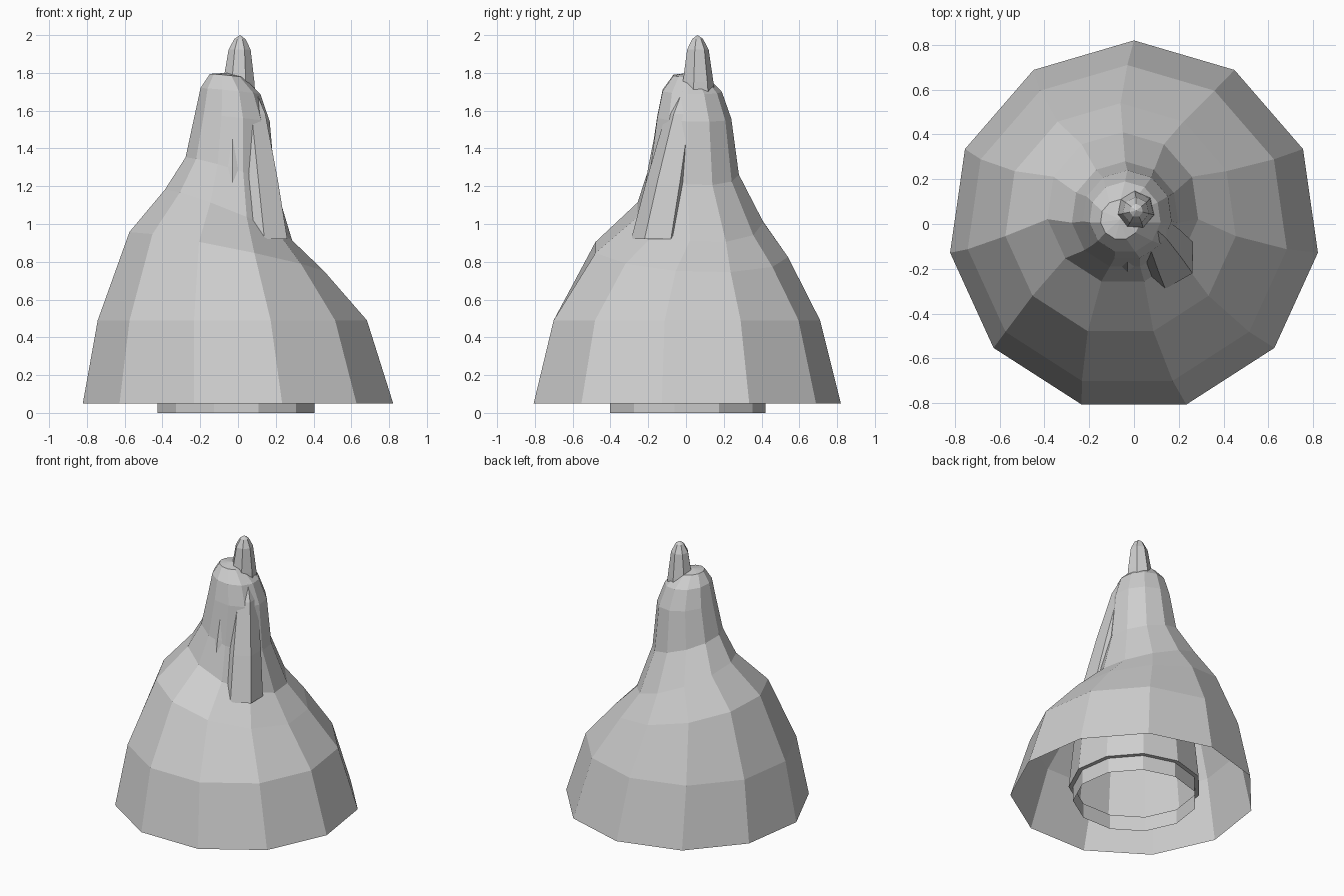
import bpy
import bmesh
from math import cos, sin, tau
from mathutils import Vector

old = bpy.data.objects.get("Cube")
if old:
    bpy.data.objects.remove(old, do_unlink=True)

# One plain grey for every part
grey = bpy.data.materials.new("light_grey")
grey.use_nodes = True
shade = 0.62
colour = (shade, shade, shade, 1)
grey.diffuse_color = colour
grey.node_tree.nodes["Principled BSDF"].inputs["Base Color"].default_value = colour


def loft(name, rings, sides, cap=True):
    """Skin a stack of rings, each given as centre, radius and sideways slope."""
    bm = bmesh.new()
    loops = []
    for centre, radius, slope in rings:
        loop = []
        for i in range(sides):
            angle = tau / 4 + tau * i / sides
            point = Vector(centre) + radius * Vector((cos(angle), sin(angle), 0))
            # The ring leans mostly sideways and slightly backwards
            point.z += slope * (point.x + point.y / 4)
            loop.append(bm.verts.new(point))
        loops.append(loop)
    for low, high in zip(loops, loops[1:]):
        for i in range(sides):
            following = (i + 1) % sides
            bm.faces.new((low[i], low[following], high[following], high[i]))
    if cap:
        top = loops[-1]
        peak = bm.verts.new(Vector(rings[-1][0]) + Vector((0, 0, 0.02)))
        for i in range(sides):
            bm.faces.new((top[i], top[(i + 1) % sides], peak))
    mesh = bpy.data.meshes.new(name)
    bm.to_mesh(mesh)
    bm.free()
    mesh.materials.append(grey)
    obj = bpy.data.objects.new(name, mesh)
    bpy.context.collection.objects.link(obj)


def horn(name, foot, head, radius, sides):
    """Leaning spike with a rounded taper from foot to head."""
    taper = ((0, 1), (0.4, 0.85), (0.85, 0.6), (1, 0.3))
    rings = []
    for along, width in taper:
        centre = Vector(foot).lerp(Vector(head), along)
        rings.append((centre, radius * width, 0))
    loft(name, rings, sides)


# Hollow flared skirt that sweeps up into a leaning column
loft("swirled_body", [
    ((0, -0.01, 0.05), 0.83, 0),
    ((-0.03, -0.01, 0.49), 0.72, 0),
    ((-0.06, 0.02, 0.84), 0.52, -0.2),
    ((-0.05, 0.07, 1.03), 0.34, -0.4),
    ((-0.04, 0.04, 1.27), 0.24, -0.3),
    ((-0.03, 0.04, 1.56), 0.2, -0.1),
    ((-0.04, 0.03, 1.7), 0.16, -0.1),
    ((-0.06, 0.02, 1.78), 0.09, -0.1),
], sides=11)

# Slim tip rising behind the rounded summit
horn("tip", foot=(0, 0.06, 1.6), head=(0.01, 0.06, 1.98), radius=0.1, sides=7)

# Folds overlapping the front and left of the column
horn("side_fold", foot=(0.14, -0.15, 0.92), head=(0.06, 0, 1.7), radius=0.14, sides=6)
horn("front_fold", foot=(-0.03, -0.1, 1), head=(-0.03, -0.03, 1.76), radius=0.15, sides=8)

# Open stepped collar below the skirt
tiers = ((0, 0.42), (0.11, 0.42), (0.11, 0.45), (0.6, 0.4))
loft("inner_collar", [((-0.01, 0, height), radius, 0) for height, radius in tiers],
     sides=11, cap=False)
